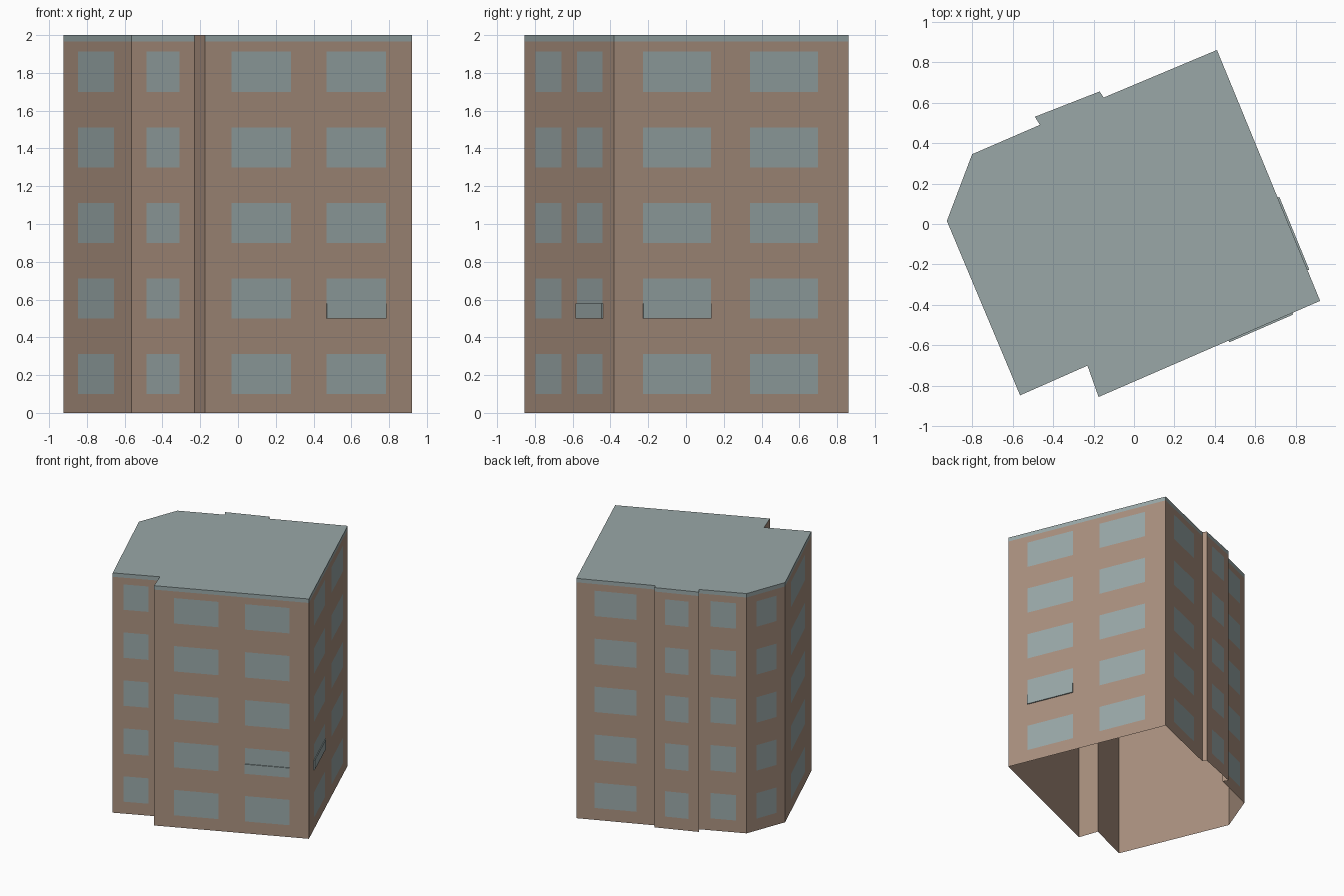
import bpy, bmesh
from mathutils import Vector

cube = bpy.data.objects.get("Cube")
if cube:
    bpy.data.objects.remove(cube, do_unlink=True)


def make_material(name, color):
    m = bpy.data.materials.new(name)
    m.use_nodes = True
    m.diffuse_color = color
    m.node_tree.nodes["Principled BSDF"].inputs["Base Color"].default_value = color
    return m


BROWN = make_material("brown wall", (0.40, 0.28, 0.21, 1))
GREY = make_material("blue grey", (0.32, 0.39, 0.39, 1))

HEIGHT, BAND = 2.0, 1.967
FLOORS, PITCH, SILL, HEAD = 5, 0.4, 0.10, 0.312

# Walls, counter-clockwise: start corner, has roof band, window spans along the wall
WALLS = [
    ((0.41, 0.86), True, [(0.23, 0.77)]),
    ((-0.15, 0.625), False, []),
    ((-0.17, 0.655), True, [(0.23, 0.77)]),
    ((-0.49, 0.53), False, []),
    ((-0.465, 0.49), True, [(0.24, 0.78)]),
    ((-0.80, 0.345), True, [(0.26, 0.77)]),
    ((-0.925, 0.015), True, [(0.22, 0.75)]),
    ((-0.563, -0.847), True, [(0.23, 0.76)]),
    ((-0.23, -0.70), False, []),
    ((-0.175, -0.855), True, [(0.127, 0.415), (0.587, 0.875)]),
    ((0.92, -0.38), True, [(0.122, 0.412), (0.58, 0.87)]),
]
corners = [Vector((*w[0], 0)) for w in WALLS]


def finish(name, bm, materials):
    mesh = bpy.data.meshes.new(name)
    bm.to_mesh(mesh)
    bm.free()
    for m in materials:
        mesh.materials.append(m)
    ob = bpy.data.objects.new(name, mesh)
    bpy.context.collection.objects.link(ob)
    return ob


def wall_quad(bm, a, b, z0, z1, out=0.0):
    """Upright quad from a to b, pushed outward from the wall."""
    d = (b - a).normalized()
    off = Vector((d.y, -d.x, 0)) * out
    pts = [(a, z0), (b, z0), (b, z1), (a, z1)]
    return bm.faces.new([bm.verts.new(p + off + Vector((0, 0, z))) for p, z in pts])


# Open-bottomed shell with roof and roof band
shell = bmesh.new()
for i, (_, band, _) in enumerate(WALLS):
    a, b = corners[i], corners[(i + 1) % len(corners)]
    wall_quad(shell, a, b, 0, BAND)
    wall_quad(shell, a, b, BAND, HEIGHT).material_index = int(band)
roof = shell.faces.new([shell.verts.new(c + Vector((0, 0, HEIGHT))) for c in corners])
roof.material_index = 1
bmesh.ops.remove_doubles(shell, verts=shell.verts, dist=0.0001)
finish("building_shell", shell, [BROWN, GREY])

# Window panes on every floor
panes = bmesh.new()
for i, (_, _, spans) in enumerate(WALLS):
    a, b = corners[i], corners[(i + 1) % len(corners)]
    for s, e in spans:
        for f in range(FLOORS):
            wall_quad(panes, a.lerp(b, s), a.lerp(b, e),
                      SILL + f * PITCH, HEAD + f * PITCH, 0.002)
finish("window_panes", panes, [GREY])

# Shallow window boxes on the second storey beside the front right corner
for name, i, (s, e) in (("front_window_box", 9, WALLS[9][2][1]),
                        ("side_window_box", 10, WALLS[10][2][0])):
    a, b = corners[i], corners[(i + 1) % len(corners)]
    box = bmesh.new()
    face = wall_quad(box, a.lerp(b, s), a.lerp(b, e), SILL + PITCH, SILL + PITCH + 0.08)
    normal = (b - a).normalized().cross(Vector((0, 0, 1)))
    top = bmesh.ops.extrude_face_region(box, geom=[face])["geom"]
    bmesh.ops.translate(box, vec=normal * 0.009,
                        verts=[g for g in top if isinstance(g, bmesh.types.BMVert)])
    bmesh.ops.recalc_face_normals(box, faces=box.faces)
    finish(name, box, [GREY])
